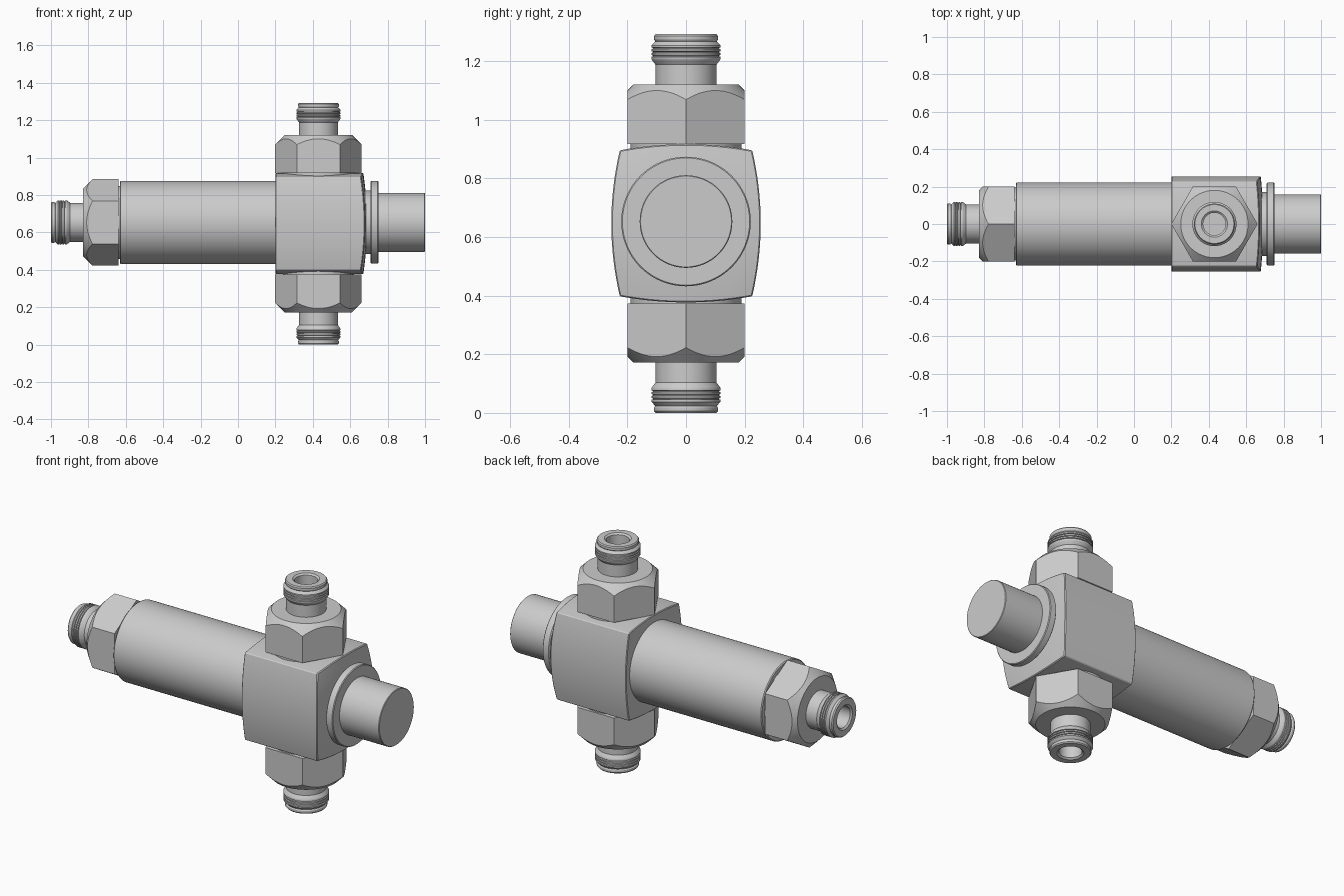
import bpy, bmesh
from math import pi, cos, sin, radians
from mathutils import Matrix

if "Cube" in bpy.data.objects:
    bpy.data.objects.remove(bpy.data.objects["Cube"])

SEG = 96
AXIS_Z = 0.653   # height of the long horizontal axis
PORT_X = 0.43    # x of the vertical ports


def finish(name, bm):
    bmesh.ops.recalc_face_normals(bm, faces=bm.faces)
    me = bpy.data.meshes.new(name)
    bm.to_mesh(me)
    bm.free()
    ob = bpy.data.objects.new(name, me)
    bpy.context.collection.objects.link(ob)
    me.shade_smooth()
    me.set_sharp_from_angle(angle=radians(28))
    return ob


def loft(name, rings, origin, tilt, closed=False):
    """rings: functions angle -> (radius, height), swept around a tilted axis."""
    bm = bmesh.new()
    mat = Matrix.Translation(origin) @ Matrix.Rotation(tilt, 4, 'Y')
    loops = []
    for f in rings:
        loop = []
        for i in range(SEG):
            a = 2 * pi * i / SEG
            r, h = f(a)
            loop.append(bm.verts.new((r * cos(a), r * sin(a), h)))
        loops.append(loop)
    pairs = list(zip(loops, loops[1:]))
    if closed:
        pairs.append((loops[-1], loops[0]))
    for p, q in pairs:
        for i in range(SEG):
            j = (i + 1) % SEG
            bm.faces.new((p[i], p[j], q[j], q[i]))
    if not closed:
        bm.faces.new(loops[0])
        bm.faces.new(loops[-1])
    bm.transform(mat)
    return finish(name, bm)


def lathe(name, profile, origin, tilt):
    return loft(name, [lambda a, p=p: p for p in profile], origin, tilt)


def hex_nut(name, length, origin, tilt):
    """Hex collar with a conical chamfer on its outer end (height 0)."""
    flat, rim = 0.2, 0.18

    def hex_r(a):
        return flat / cos((a % (pi / 3)) - pi / 6)
    rings = [lambda a: (0.095, -length),
             lambda a: (hex_r(a), -length),
             lambda a: (hex_r(a), rim - hex_r(a)),
             lambda a: (rim, 0),
             lambda a: (0.095, 0)]
    return loft(name, rings, origin, tilt, closed=True)


def fitting(side, length, origin, tilt):
    hex_nut(side + "_hex_nut", length, origin, tilt)
    # hollow nozzle with a ribbed collar
    prof = [(0.104, -0.17), (0.104, 0.068), (0.116, 0.084)]
    for k in range(3):
        h = 0.088 + k * 0.013
        prof += [(0.118, h), (0.118, h + 0.007), (0.112, h + 0.009), (0.112, h + 0.011)]
    prof += [(0.118, 0.127), (0.118, 0.134), (0.105, 0.148), (0.109, 0.154),
             (0.109, 0.166), (0.104, 0.172), (0.07, 0.172), (0.06, 0.164), (0.06, -0.15)]
    lathe(side + "_nozzle", prof, origin, tilt)


# three identical port fittings
fitting("top", 0.202, (PORT_X, 0, 1.12), 0)
fitting("bottom", 0.202, (PORT_X, 0, 0.172), pi)
fitting("left", 0.19, (-0.829, 0, AXIS_Z), -pi / 2)

# long barrel with a small step where it meets the left nut
lathe("barrel", [(0.195, -0.645), (0.195, -0.632), (0.217, -0.632), (0.222, -0.627), (0.222, 0.21)],
      (0, 0, AXIS_Z), pi / 2)

# neck, flange and solid stub on the right
lathe("right_stub", [(0.17, 0.64), (0.17, 0.708), (0.216, 0.708), (0.221, 0.713),
                     (0.221, 0.747), (0.217, 0.751), (0.158, 0.751), (0.158, 0.997), (0.155, 1.0)],
      (0, 0, AXIS_Z), pi / 2)

# central block with gently bowed faces
bm = bmesh.new()
bmesh.ops.create_cube(bm, size=2)
bmesh.ops.subdivide_edges(bm, edges=bm.edges[:], cuts=15, use_grid_fill=True)
for vert in bm.verts:
    u, v, w = vert.co
    right = 0.658 + 0.02 * (1 - w * w) + 0.012 * (1 - v * v)
    vert.co = (0.2 + (u + 1) / 2 * (right - 0.2),
               v * (0.226 + 0.029 * (1 - w * w)),
               0.647 + w * (0.249 + 0.021 * (1 - v * v)))
bmesh.ops.recalc_face_normals(bm, faces=bm.faces)
rim = [e for e in bm.edges if len(e.link_faces) == 2 and e.calc_face_angle() > radians(45)]
bmesh.ops.bevel(bm, geom=rim, offset=0.004, segments=1, affect='EDGES')
finish("central_block", bm)

# thin spacer rings between the block and the vertical nuts
for name, z in (("top_spacer", 0.9), ("bottom_spacer", 0.362)):
    lathe(name, [(0.19, 0), (0.19, 0.03)], (PORT_X, 0, z), 0)
